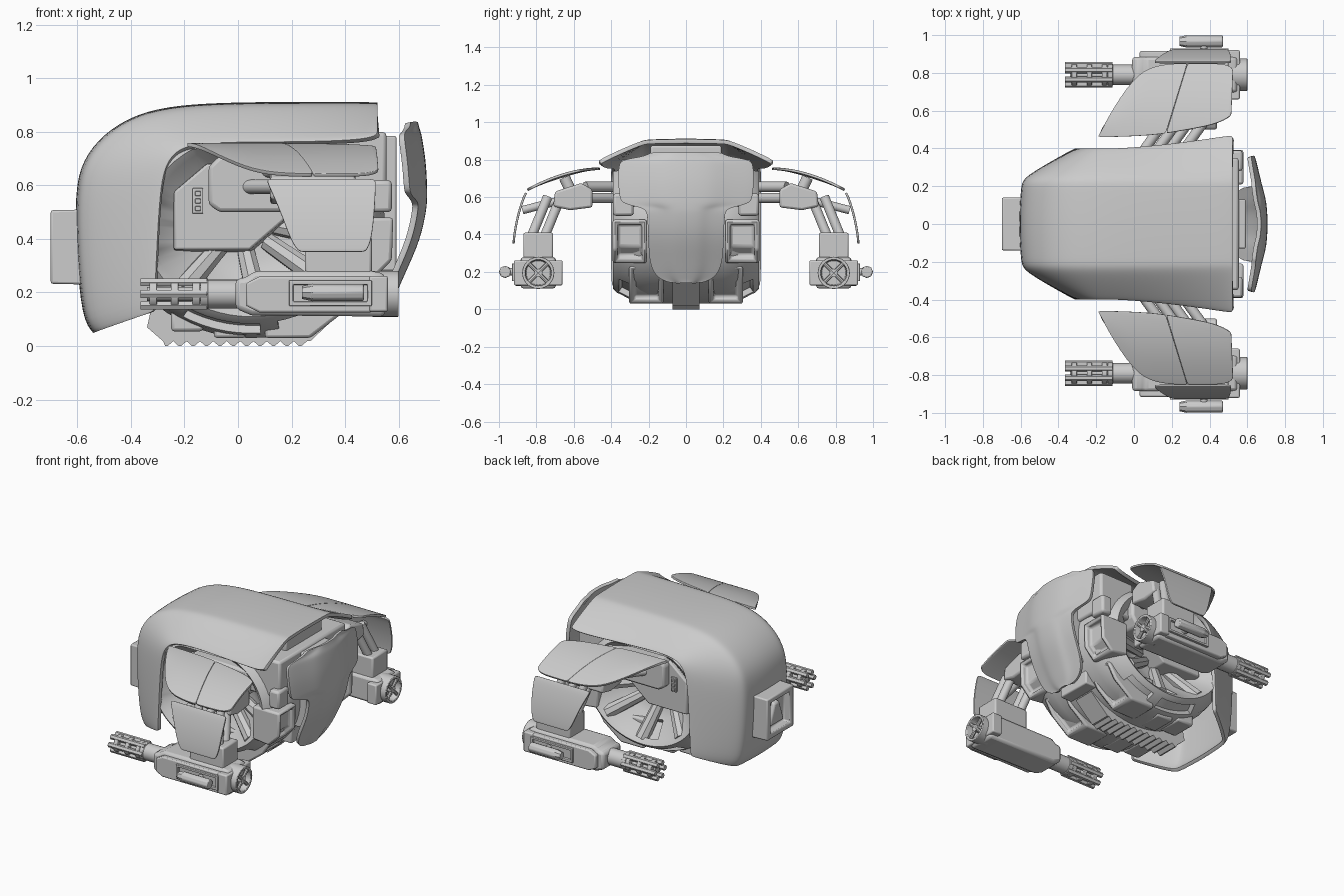
import bpy, bmesh
from math import sin, cos, pi, radians
from mathutils import Vector

if "Cube" in bpy.data.objects:
    bpy.data.objects.remove(bpy.data.objects["Cube"])


def make(name, verts, faces, bevel=0.0, mirror=False, smooth=30):
    """Mesh object in world coordinates, optional y mirror and bevel."""
    me = bpy.data.meshes.new(name)
    me.from_pydata([tuple(v) for v in verts], [], faces)
    bm = bmesh.new()
    bm.from_mesh(me)
    bmesh.ops.recalc_face_normals(bm, faces=bm.faces)
    bm.to_mesh(me)
    bm.free()
    ob = bpy.data.objects.new(name, me)
    bpy.context.collection.objects.link(ob)
    for p in me.polygons:
        p.use_smooth = True
    if smooth:
        me.set_sharp_from_angle(angle=radians(smooth))
    if bevel:
        b = ob.modifiers.new("bevel", 'BEVEL')
        b.width, b.segments, b.limit_method = bevel, 2, 'ANGLE'
    if mirror:
        ob.modifiers.new("mirror", 'MIRROR').use_axis = (False, True, False)
    return ob


def recess(ob, pick, thickness, depth):
    """Inset the picked faces as one region and push them in."""
    bm = bmesh.new()
    bm.from_mesh(ob.data)
    fs = [f for f in bm.faces if pick(f)]
    bmesh.ops.inset_region(bm, faces=fs, thickness=thickness, use_even_offset=True)
    bmesh.ops.inset_region(bm, faces=fs, thickness=0.004, depth=-depth)
    bm.to_mesh(ob.data)
    bm.free()
    ob.data.set_sharp_from_angle(angle=radians(30))


def prism(name, pts, a, b, axis='y', bevel=0.008, mirror=False, taper=1.0):
    """Polygon (x,z) extruded along y, or (y,z) extruded along x."""
    n = len(pts)
    cu, cv = sum(p[0] for p in pts) / n, sum(p[1] for p in pts) / n
    vs = []
    for t, k in ((a, 1.0), (b, taper)):
        for u, v in pts:
            u, v = cu + (u - cu) * k, cv + (v - cv) * k
            vs.append((u, t, v) if axis == 'y' else (t, u, v))
    fs = [list(range(n)), list(range(n, 2 * n))]
    fs += [[i, (i + 1) % n, n + (i + 1) % n, n + i] for i in range(n)]
    return make(name, vs, fs, bevel, mirror)


def box(name, x0, x1, y0, y1, z0, z1, bevel=0.008, mirror=False, taper=1.0):
    return prism(name, [(y0, z0), (y1, z0), (y1, z1), (y0, z1)], x0, x1, 'x', bevel, mirror, taper)


def rod(name, p, q, r, r2=None, seg=20, bevel=0.0, mirror=True):
    p, q = Vector(p), Vector(q)
    rot = (q - p).to_track_quat('Z', 'Y')
    vs = [c + rot @ Vector((k * cos(2 * pi * i / seg), k * sin(2 * pi * i / seg), 0))
          for c, k in ((p, r), (q, r2 or r)) for i in range(seg)]
    fs = [list(range(seg)), list(range(seg, 2 * seg))]
    fs += [[i, (i + 1) % seg, seg + (i + 1) % seg, seg + i] for i in range(seg)]
    return make(name, vs, fs, bevel, mirror)


def sheet(name, rows, thick, mirror=False):
    """Smooth curved panel lofted through rows of points."""
    n = len(rows[0])
    fs = [[i * n + j, i * n + j + 1, (i + 1) * n + j + 1, (i + 1) * n + j]
          for i in range(len(rows) - 1) for j in range(n - 1)]
    ob = make(name, [p for r in rows for p in r], fs, smooth=None)
    s = ob.modifiers.new("smooth", 'SUBSURF')
    s.levels = s.render_levels = 2
    s = ob.modifiers.new("thick", 'SOLIDIFY')
    s.thickness, s.offset = thick, 0
    b = ob.modifiers.new("edge", 'BEVEL')
    b.width, b.segments, b.limit_method, b.angle_limit = thick * 0.25, 2, 'ANGLE', radians(50)
    if mirror:
        ob.modifiers.new("mirror", 'MIRROR').use_axis = (False, True, False)
    return ob


# Main hood: outer profile (x,z) paired with side edge (x,z) and its half width
rows = []
for ox, oz, ex, ez, w in [
        (-.535, .055, -.31, .13, .385), (-.575, .10, -.308, .17, .39), (-.598, .35, -.30, .38, .39),
        (-.602, .58, -.288, .58, .39), (-.575, .69, -.272, .66, .39), (-.50, .785, -.245, .71, .39),
        (-.38, .86, -.20, .74, .39), (-.22, .893, -.12, .752, .39), (0, .902, 0, .757, .395),
        (.25, .903, .25, .757, .42), (.47, .903, .48, .765, .455), (.52, .90, .525, .785, .46)]:
    o, e = Vector((ox, 0, oz)), Vector((ex, 0, ez))
    half = []
    for k, y in ((0, w), (.07, w - .006), (.5, w * .5 + .12), (.88, .245), (.945, .215), (.965, .18)):
        half.append(e.lerp(o, k) + Vector((0, y, 0)))
    rows.append(half + [o] + [Vector((p.x, -p.y, p.z)) for p in reversed(half)])
sheet("hood_shell", rows, 0.022)

# Chest plate at the open end
rows = []
for z, hw, xc in [(.835, .19, .65), (.815, .22, .655), (.795, .34, .663), (.775, .357, .668), (.68, .36, .683),
                  (.59, .352, .686), (.565, .335, .686), (.54, .215, .684), (.51, .205, .682), (.40, .20, .66),
                  (.28, .197, .605), (.20, .175, .57), (.16, .13, .55), (.145, .08, .545)]:
    rows.append([(xc - .45 * (k * hw) ** 2 + (.012 if abs(k) < .5 else 0), k * hw, z)
                 for k in (-1, -.92, -.55, -.35, 0, .35, .55, .92, 1)])
sheet("chest_plate", rows, 0.022)

# Drum body: half profile turned about y, flattened below the hood
prof = [(0, 1), (.2, 1), (.28, .97), (.37, .86), (.39, .81), (.37, .75), (.25, .5), (.22, .3)]
N = 64
vs = []
for y, r in prof:
    for i in range(N):
        a = 2 * pi * i / N
        x, z = .05 + .5 * r * cos(a), .45 + .42 * r * sin(a)
        vs.append((max(x, -.31 if y > .33 else -.43), y, min(z, .74 if y > .33 else .80)))
fs = [[j * N + i, j * N + (i + 1) % N, (j + 1) * N + (i + 1) % N, (j + 1) * N + i]
      for j in range(len(prof) - 1) for i in range(N)]
fs.append([(len(prof) - 1) * N + i for i in range(N)])
drum = make("drum_body", vs, fs, 0, True)
if drum.data.polygons[0].normal.x < 0:
    drum.data.flip_normals()
for x0, x1 in ((-.2, .1), (.13, .34)):
    recess(drum, lambda f: x0 < f.calc_center_median().x < x1 and f.calc_center_median().z < .2
           and .28 < f.calc_center_median().y < .37, .012, .03)

# Ribs fanning from hub to rim
for i, a in enumerate((228, 275, 318, 350)):
    c, s = cos(radians(a)), sin(radians(a))
    rod(f"hub_rib_{i}", (.02 + .12 * c, .22, .47 + .12 * s), (.05 + .39 * c, .345, .45 + .33 * s), .034, .045, seg=8)

# Side hub with indicator and shoulder block
prism("side_hub", [(-.25, .58), (-.12, .69), (.12, .69), (.2, .48), (.05, .35), (-.25, .35)], .2, .335, mirror=True, taper=.94)
box("indicator", -.17, -.13, .32, .345, .495, .59, .003, True)
for i in range(3):
    box(f"indicator_light_{i}", -.16, -.14, .34, .352, .505 + i * .028, .523 + i * .028, .002, True)
prism("shoulder_block", [(-.11, .53), (-.07, .50), (.3, .50), (.34, .56), (.34, .70), (-.07, .71), (-.11, .67)],
      .22, .39, bevel=.015, mirror=True)

# Neck and end blocks behind the chest plate
box("neck_block", .35, .592, -.13, .13, .28, .785)
box("upper_end_block", .3, .555, -.35, .35, .55, .80, .015)
box("roof_spine", -.1, .49, -.19, .19, .78, .875, .01)
vent = prism("side_vent", [(.38, .26), (.50, .245), (.575, .32), (.58, .48), (.38, .48)], .21, .392, bevel=.015, mirror=True)
recess(vent, lambda f: f.normal.x > .6, .025, .04)
low = prism("lower_vent", [(.1, .03), (.27, .03), (.40, .13), (.46, .23), (.1, .23)], .12, .305, bevel=.012, mirror=True)
recess(low, lambda f: f.normal.x > .3 and f.normal.z < -.1, .025, .03)
box("lower_chin", .3, .48, -.12, .12, .15, .3)
box("end_collar", .5, .575, .28, .39, .5, .62, .015, True)
for i, (x, z) in enumerate(((-.19, .055), (-.03, .03))):
    box(f"belly_pad_{i}", x - .06, x + .06, .09, .26, z, .14, .012, True)

# Toothed keel
teeth = [(-.34, .07), (-.28, .018)]
for i in range(11):
    teeth += [(-.28 + i * .05 + .008, 0), (-.28 + i * .05 + .017, 0), (-.28 + (i + 1) * .05 - .012, .018)]
prism("toothed_keel", teeth + [(.27, .018), (.40, .14), (.3, .25), (-.3, .25)], -.072, .072, bevel=0)

# Framed eye on the closed end
eye = box("end_eye", -.58, -.70, -.142, .142, .23, .51, .008, False, .98)
recess(eye, lambda f: f.normal.x < -.9, .035, .05)
prism("eye_lens", [(-.09, .28), (.09, .28), (.03, .45), (-.03, .45)], -.6, -.675, 'x', .01, taper=.8)

# Arm linkage: shoulder rods, elbow, forearm struts
for i, (x, z) in enumerate(((.03, .595), (.10, .655), (.16, .595), (.24, .655))):
    rod(f"shoulder_rod_{i}", (x, .36, z), (x + .13, .54, z), .027)
prism("elbow_block", [(.50, .545), (.50, .64), (.56, .675), (.70, .63), (.71, .55), (.62, .53)], .12, .44, 'x', .012, True)
rod("plate_mount", (.25, .62, .64), (.25, .65, .705), .03)
rod("side_plate_mount", (.32, .68, .58), (.32, .875, .53), .022)
for i, (x, y) in enumerate(((.28, .76), (.28, .83), (.44, .76), (.44, .83))):
    rod(f"forearm_strut_{i}", (x, y, .38), (x - .05, y - .09, .60), .026)
box("forearm_mount", .25, .5, .71, .87, .24, .41, .01, True)


# Arm guards
def guard(name, cols):
    def z(y):
        return .752 - .72 * (y - .45) ** 2
    sheet(name, [[(xi + (xo - xi) * k, yi + (yo - yi) * k, z(yi + (yo - yi) * k)) for k in (0, .08, .35, .65, .92, 1)]
                 for xi, yi, xo, yo in cols], .014, True)


guard("arm_guard_long", [(-.19, .463, -.175, .49), (-.16, .46, -.14, .56), (-.05, .463, .0, .78),
                         (.06, .468, .11, .84), (.15, .478, .26, .848), (.168, .48, .282, .848)])
guard("arm_guard_short", [(.17, .48, .283, .848), (.185, .483, .30, .848), (.32, .505, .40, .848),
                          (.44, .53, .49, .845), (.515, .57, .525, .82)])
sheet("side_guard", [[(a + (b - a) * k, y, z) for k in (0, .08, .5, .92, 1)] for z, a, b, y in
                     ((.622, .105, .515, .855), (.60, .115, .515, .868), (.5, .16, .51, .90),
                      (.40, .195, .50, .918), (.352, .225, .48, .922))], .012, True)

# Gun body
Y, Z = .79, .195
prism("gun_body", [(-.01, .14), (.05, .115), (.55, .11), (.55, .27), (.5, .28), (.06, .28), (.03, .255), (-.01, .25)],
      .695, .885, bevel=.018, mirror=True)
box("gun_rear_block", .49, .56, .66, .92, .128, .262, .008, True)
cap = rod("gun_rear_cap", (.5, Y, Z), (.6, Y, Z), .086, seg=32, bevel=.003)
recess(cap, lambda f: f.normal.x > .9, .016, .04)
for i, (dy, dz) in enumerate(((.052, .052), (.052, -.052))):
    rod(f"cap_spoke_{i}", (.585, Y - dy, Z - dz), (.585, Y + dy, Z + dz), .011, seg=8)
rod("cap_hub", (.56, Y, Z), (.595, Y, Z), .022)

# Side pod on the gun
prism("pod_frame", [(.03, .15), (.08, .125), (.5, .125), (.5, .26), (.08, .26), (.03, .235)], .87, .915, mirror=True)
tray = prism("pod_tray", [(.19, .15), (.5, .15), (.5, .245), (.19, .245)], .90, .93, bevel=.003, mirror=True)
recess(tray, lambda f: f.normal.y > .9, .015, .022)
rod("pod", (.27, .967, .2), (.47, .967, .2), .033, seg=8, bevel=.006)
rod("pod_tip", (.24, .967, .2), (.28, .967, .2), .024, .033, seg=8)
rod("pod_mount", (.37, .91, .2), (.37, .96, .2), .02)

# Barrel and slotted muzzle
rod("barrel_neck", (-.12, Y, Z), (.02, Y, Z), .054, bevel=.004)
rod("barrel_core", (-.34, Y, Z), (-.1, Y, Z), .026)
for i, x in enumerate((-.33, -.25, -.17, -.14)):
    rod(f"muzzle_ring_{i}", (x, Y, Z), (x + .028, Y, Z), .058, bevel=.003)
for i in range(6):
    a = 2 * pi * i / 6
    y, z = Y + .05 * cos(a), Z + .05 * sin(a)
    rod(f"muzzle_slat_{i}", (-.365, y, z), (-.115, y, z), .017, seg=6)
